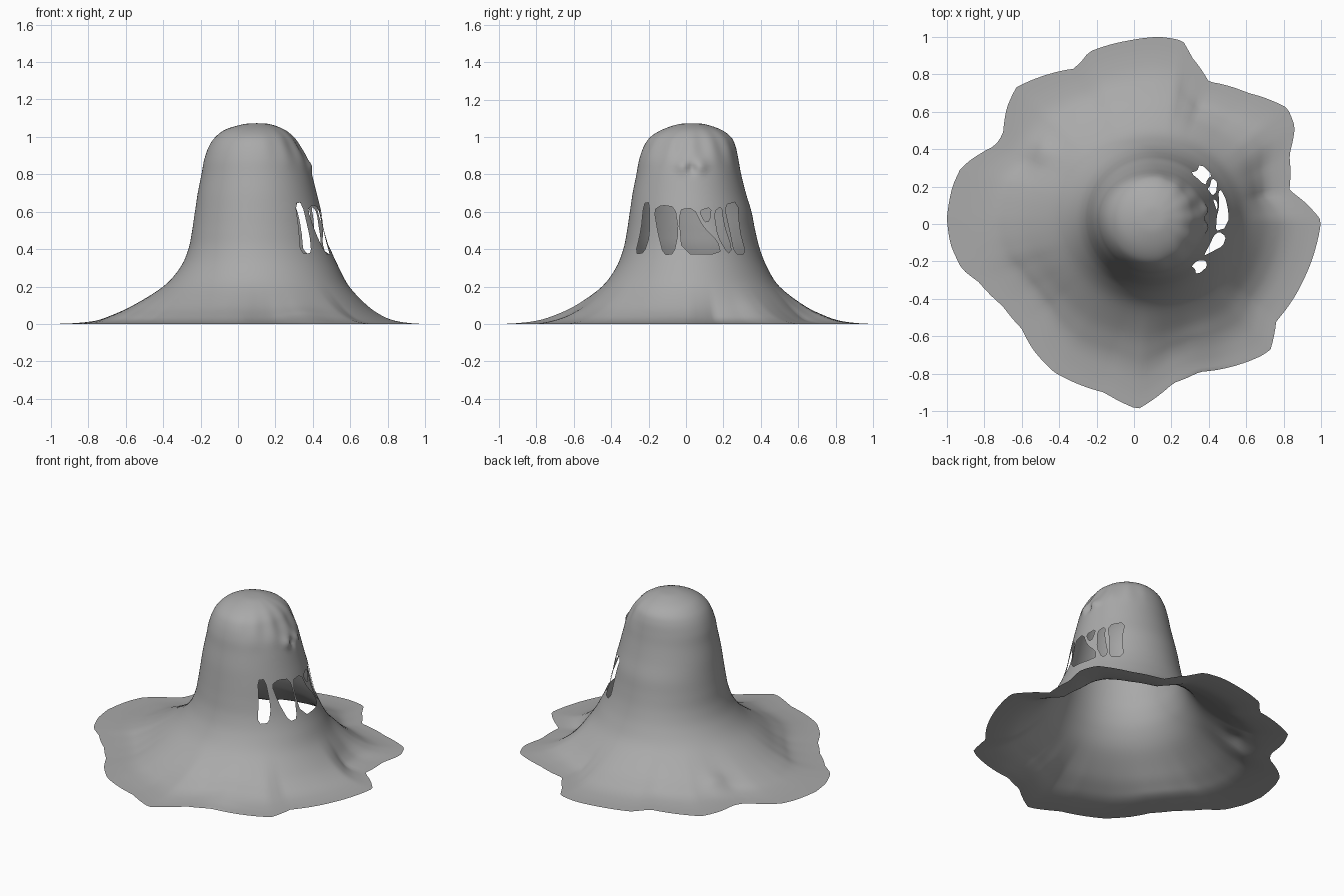
import bpy, bmesh, math
from mathutils import Vector

if "Cube" in bpy.data.objects:
    bpy.data.objects.remove(bpy.data.objects["Cube"])

CX, CY, SEG, SUB = 0.10, 0.03, 180, 5

# Sheet profile: height, then reach to -x, +x, -y, +y
ROWS = [
    (1.073, .10, .10, .03, .03), (1.068, .03, .17, -.04, .10),
    (1.04, -.065, .245, -.125, .185), (1.00, -.12, .295, -.19, .24),
    (.95, -.155, .33, -.225, .265), (.88, -.18, .37, -.25, .28),
    (.80, -.195, .395, -.265, .295), (.70, -.215, .42, -.285, .32),
    (.60, -.23, .445, -.30, .35), (.50, -.245, .465, -.315, .37),
    (.40, -.265, .495, -.335, .395), (.30, -.31, .54, -.375, .435),
    (.20, -.40, .595, -.45, .50), (.10, -.56, .69, -.59, .63),
    (.045, -.68, .77, -.71, .74), (.018, -.76, .84, -.80, .82),
    (.005, -.87, .92, -.90, .91), (0, -1, 1, -.99, 1)]

# Ragged hem outline seen from above
HEM = [(1, .02), (.92, .11), (.83, .18), (.83, .37), (.86, .52), (.82, .62), (.61, .70),
       (.40, .76), (.31, .89), (.26, .98), (.14, 1), (-.03, .98), (-.24, .92), (-.28, .87),
       (-.32, .83), (-.49, .79), (-.63, .73), (-.68, .62), (-.70, .48), (-.74, .42),
       (-.89, .33), (-.93, .29), (-.97, .20), (-1, .03), (-.98, -.11), (-.92, -.24),
       (-.83, -.31), (-.70, -.44), (-.60, -.56), (-.54, -.67), (-.43, -.79), (-.16, -.90),
       (.02, -.99), (.14, -.91), (.21, -.85), (.35, -.79), (.69, -.70), (.73, -.67),
       (.76, -.52), (.91, -.29), (.97, -.13)]

# Torn mouth openings and one eye, as (y, z) outlines
MOUTH = [
    [(-.225, .645), (-.195, .65), (-.195, .47), (-.225, .38), (-.27, .375), (-.24, .50)],
    [(-.17, .61), (-.13, .635), (-.06, .625), (-.04, .50), (-.065, .375), (-.12, .37),
     (-.15, .49)],
    [(-.04, .61), (.04, .62), (.09, .52), (.17, .44), (.185, .375), (-.02, .375)],
    [(.07, .605), (.135, .625), (.125, .55), (.10, .545)],
    [(.15, .60), (.19, .63), (.20, .54), (.245, .40), (.225, .375), (.17, .47)],
    [(.205, .635), (.275, .655), (.285, .50), (.32, .375), (.26, .375), (.235, .50)]]
EYE = [(-.21, .845), (-.12, .862), (-.085, .82), (-.045, .80), (-.10, .755), (-.20, .755)]


def catmull(p0, p1, p2, p3, t):
    return [.5 * (2 * b + (c - a) * t + (2 * a - 5 * b + 4 * c - d) * t * t
                  + (3 * b - a - 3 * c + d) * t ** 3) for a, b, c, d in zip(p0, p1, p2, p3)]


def half_ellipse(row, ang):
    c, s = math.cos(ang), math.sin(ang)
    a = max(row[2] - CX if c > 0 else CX - row[1], 1e-6)
    b = max(row[4] - CY if s > 0 else CY - row[3], 1e-6)
    return 1 / math.hypot(c / a, s / b)


polar = sorted((math.atan2(y - CY, x - CX) % math.tau, math.hypot(x - CX, y - CY))
               for x, y in HEM)
polar = [(polar[-1][0] - math.tau, polar[-1][1])] + polar + [(polar[0][0] + math.tau, polar[0][1])]


def hem_radius(ang):
    for (a0, r0), (a1, r1) in zip(polar, polar[1:]):
        if a0 <= ang <= a1:
            return r0 + (r1 - r0) * (ang - a0) / (a1 - a0)


def bell(x, y, px, py, w):
    return math.exp(-((x - px) ** 2 + (y - py) ** 2) / w ** 2)


def sheet_point(row, ang):
    z = max(row[0], 0)
    w = max(0, 1 - z / .25) ** 2
    r = half_ellipse(row, ang) * (1 - w + w * hem_radius(ang) / half_ellipse(ROWS[-1], ang))
    # pleats gathered over the brow
    front = max(0, math.cos(ang))
    r *= 1 + .018 * front * math.cos(13 * ang) * math.exp(-((z - .95) / .09) ** 2)
    x, y = CX + r * math.cos(ang), CY + r * math.sin(ang)
    # frown creases between the eyes
    if x > .2:
        x += .018 * bell(abs(y - CY), z, .05, .845, .035) - .015 * bell(y, z, CY, .83, .025)
    # rumples in the skirt
    if 0 < z < .2:
        z += .03 * bell(x, y, -.50, .38, .08) + .02 * bell(x, y, .35, -.62, .12)
    return x, y, z


def rounded(poly):
    out = []
    for a, b in zip(poly, poly[1:] + poly[:1]):
        out += [(a[0] * (1 - t) + b[0] * t, a[1] * (1 - t) + b[1] * t) for t in (.2, .8)]
    return out


def inside(poly, y, z):
    hit = False
    for (ay, az), (by, bz) in zip(poly, poly[1:] + poly[:1]):
        if (az > z) != (bz > z) and y < ay + (z - az) * (by - ay) / (bz - az):
            hit = not hit
    return hit


def cut_outline(bm, poly):
    """Slice the face side along an outline and return the faces inside it."""
    ys, zs = [p[0] for p in poly], [p[1] for p in poly]

    def near(f):
        fy, fz = [v.co.y for v in f.verts], [v.co.z for v in f.verts]
        return (f.calc_center_median().x > .15 and max(fy) > min(ys) and min(fy) < max(ys)
                and max(fz) > min(zs) and min(fz) < max(zs))

    for (ay, az), (by, bz) in zip(poly, poly[1:] + poly[:1]):
        faces = [f for f in bm.faces if near(f)]
        geom = faces + list({e for f in faces for e in f.edges}) \
            + list({v for f in faces for v in f.verts})
        bmesh.ops.bisect_plane(bm, geom=geom, dist=1e-5, plane_co=(0, ay, az),
                               plane_no=Vector((0, bz - az, ay - by)).normalized())
    result = []
    for f in bm.faces:
        c = f.calc_center_median()
        if c.x > .15 and inside(poly, c.y, c.z):
            result.append(f)
    return result


# Draped sheet: rings swept from crown to hem
rings = []
for i in range(len(ROWS) - 1):
    pts = [ROWS[max(0, min(len(ROWS) - 1, i + k))] for k in (-1, 0, 1, 2)]
    rings += [catmull(*pts, s / SUB) for s in range(SUB)]
rings.append(ROWS[-1])

bm = bmesh.new()
grid = [[bm.verts.new(sheet_point(row, math.tau * k / SEG)) for k in range(SEG)] for row in rings]
for up, low in zip(grid, grid[1:]):
    for k in range(SEG):
        n = (k + 1) % SEG
        bm.faces.new((up[k], low[k], low[n], up[n]))
bmesh.ops.remove_doubles(bm, verts=bm.verts[:], dist=2e-4)

# Torn mouth
for hole in MOUTH:
    bmesh.ops.delete(bm, geom=cut_outline(bm, rounded(hole)), context='FACES')

# Sunken eyes, mirrored across the face
for side in (1, -1):
    outline = [(y if side > 0 else 2 * CY - y, z) for y, z in rounded(EYE)]
    ext = bmesh.ops.extrude_face_region(bm, geom=cut_outline(bm, outline))
    bmesh.ops.translate(bm, vec=(-.025, 0, 0),
                        verts=[v for v in ext['geom'] if isinstance(v, bmesh.types.BMVert)])

mesh = bpy.data.meshes.new("ghost_sheet")
bm.to_mesh(mesh)
bm.free()
cloth = bpy.data.materials.new("grey_cloth")
cloth.diffuse_color = (.4, .4, .4, 1)
cloth.use_nodes = True
cloth.node_tree.nodes["Principled BSDF"].inputs["Base Color"].default_value = cloth.diffuse_color
mesh.materials.append(cloth)
sheet = bpy.data.objects.new("ghost_sheet", mesh)
bpy.context.collection.objects.link(sheet)
bpy.context.view_layer.objects.active = sheet
sheet.select_set(True)
bpy.ops.object.shade_smooth_by_angle(angle=math.radians(40))
